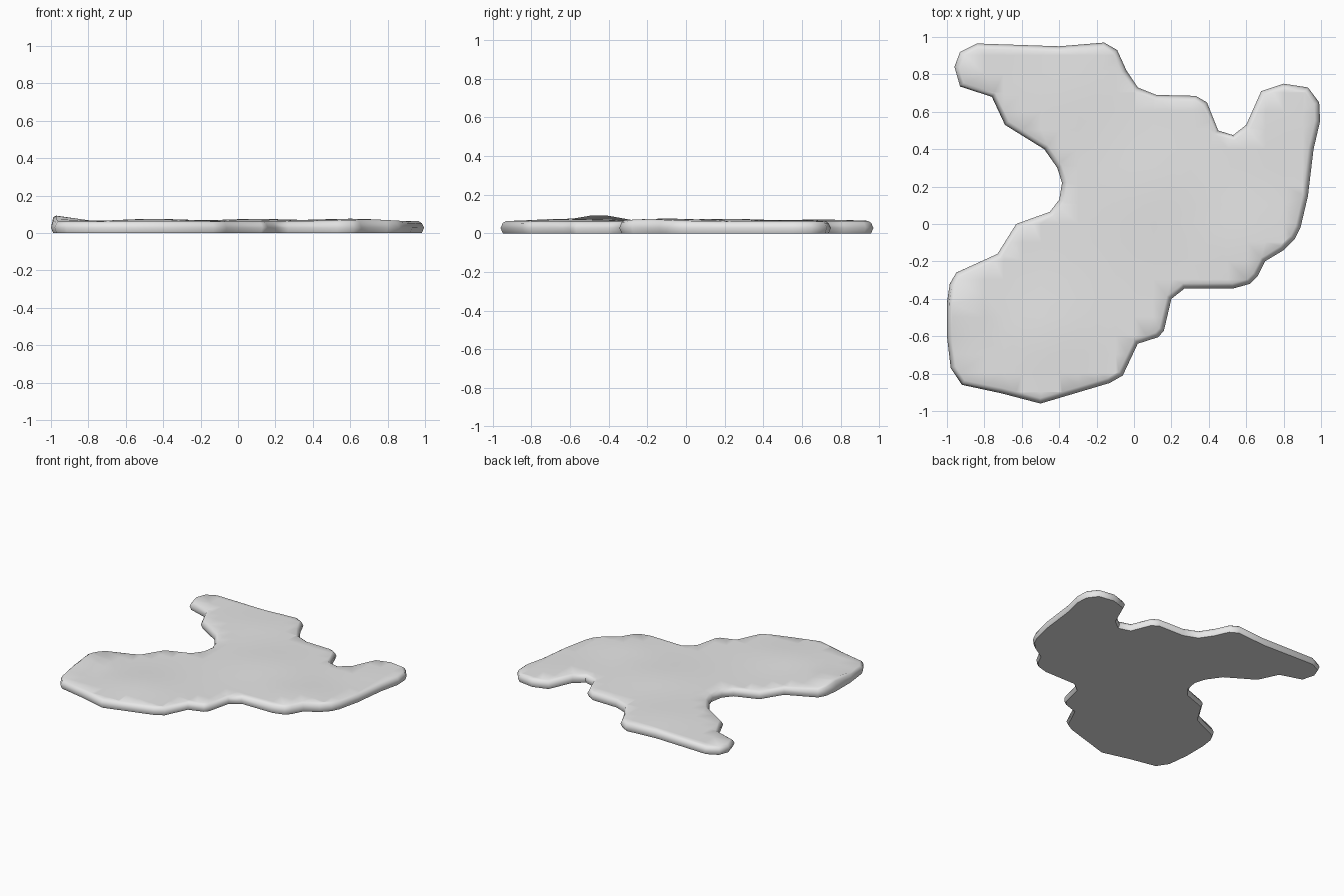
import bpy
import bmesh
import math
from mathutils import Vector

cube = bpy.data.objects.get("Cube")
if cube:
    bpy.data.objects.remove(cube, do_unlink=True)

# Outline of the slab seen from above, clockwise, in hundredths of a unit
OUTLINE = [
    (-96, 84), (-93, 92), (-84, 96.5), (-40, 95), (-16, 97), (-9, 93), (-4, 82),
    (2, 73), (12, 69), (33, 68.5), (39, 65), (45, 50), (53, 47.5), (60, 53),
    (68, 71), (80, 75), (93, 73), (99, 65), (99.5, 55), (96, 40), (93, 15),
    (89, -2), (86, -8), (80, -14), (70, -20), (66, -28), (62, -32), (53, -34.5),
    (27, -34.5), (20, -40), (16, -57), (13, -60.5), (2, -64), (-6, -81),
    (-13, -85), (-50, -96), (-71, -90.5), (-92, -86), (-98, -77), (-100, -60),
    (-100, -42), (-98.5, -32), (-95, -26), (-73, -16), (-63, 0), (-45, 6.5),
    (-40, 13), (-38.5, 22), (-41, 30), (-48, 40), (-69, 53), (-76, 68), (-93, 73.5),
]

# Gentle swells of the upper surface: centre x, centre y, radius, height
SWELLS = [
    (-1, -.45, .15, .034), (-.45, -.6, .25, .015), (.1, .2, .3, .014),
    (.6, -.1, .25, .015), (-.3, .7, .25, .01), (.75, .5, .2, .006),
]


def surface_height(x, y):
    """Height of the uneven upper surface at a point."""
    return .061 + sum(
        height * math.exp(-((x - cx) ** 2 + (y - cy) ** 2) / radius ** 2)
        for cx, cy, radius, height in SWELLS
    )


def inset_outline(points, distance):
    """Move every outline point inwards along its mean edge normal."""
    result = []
    for i, point in enumerate(points):
        before = (point - points[i - 1]).normalized()
        after = (points[(i + 1) % len(points)] - point).normalized()
        tangent = (before + after).normalized()
        result.append(point + Vector((tangent.y, -tangent.x)) * distance)
    return result


def add_ring(bm, points, height_rule):
    return [bm.verts.new((p.x, p.y, height_rule(p.x, p.y))) for p in points]


def bridge_rings(bm, lower, upper):
    for i in range(len(lower)):
        bm.faces.new((lower[i - 1], lower[i], upper[i], upper[i - 1]))


# Rounded rim made from stacked rings, closed by a base and an upper face
outline = [Vector(p) / 100 for p in OUTLINE]
bm = bmesh.new()
rings = [
    add_ring(bm, inset_outline(outline, .012), lambda x, y: 0),
    add_ring(bm, outline, lambda x, y: .028),
    add_ring(bm, inset_outline(outline, .012), lambda x, y: surface_height(x, y) - .01),
    add_ring(bm, inset_outline(outline, .028), surface_height),
]
for lower, upper in zip(rings, rings[1:]):
    bridge_rings(bm, lower, upper)
bm.faces.new(rings[0])
top_faces = [bm.faces.new(rings[-1])]

# Cut the upper face into a grid so that it can follow the swells
for axis in (Vector((1, 0, 0)), Vector((0, 1, 0))):
    for step in range(-9, 10):
        geometry = set(top_faces)
        for face in top_faces:
            geometry.update(face.edges, face.verts)
        cut = bmesh.ops.bisect_plane(
            bm, geom=list(geometry), plane_co=axis * (step * .1 + .003), plane_no=axis)
        top_faces = [g for g in cut["geom"] if isinstance(g, bmesh.types.BMFace)]
for vert in {v for face in top_faces for v in face.verts}:
    vert.co.z = surface_height(vert.co.x, vert.co.y)
bmesh.ops.triangulate(bm, faces=top_faces)
bmesh.ops.recalc_face_normals(bm, faces=bm.faces)

mesh = bpy.data.meshes.new("ground_slab")
bm.to_mesh(mesh)
bm.free()
slab = bpy.data.objects.new("ground_slab", mesh)
bpy.context.collection.objects.link(slab)

# Plain light grey finish
grey = bpy.data.materials.new("light_grey")
grey.use_nodes = True
colour = (.8, .8, .8, 1)
grey.diffuse_color = colour
grey.node_tree.nodes["Principled BSDF"].inputs["Base Color"].default_value = colour
mesh.materials.append(grey)

bpy.context.view_layer.objects.active = slab
slab.select_set(True)
bpy.ops.object.shade_smooth_by_angle(angle=math.radians(50))
